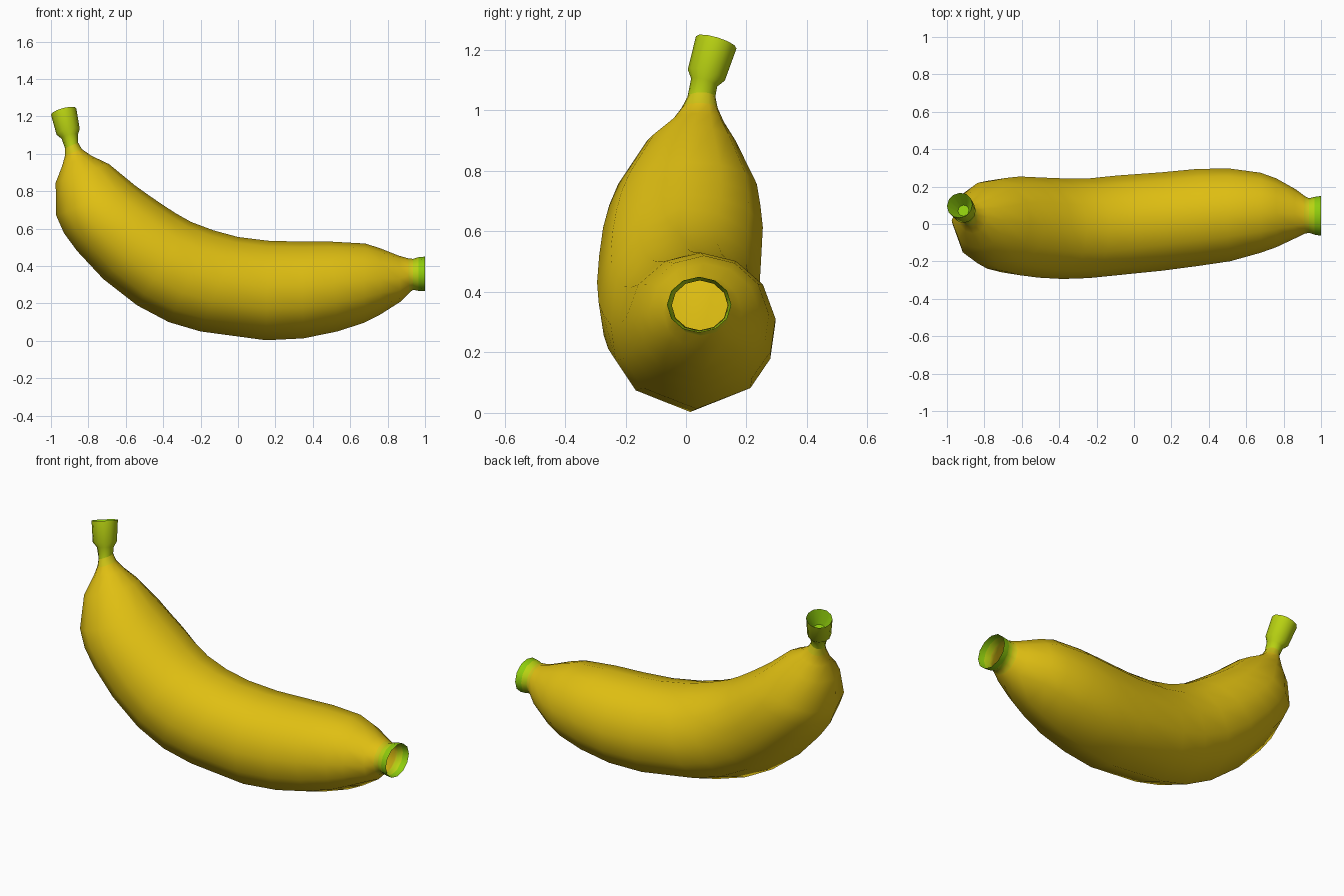
import bpy, bmesh, math
from mathutils import Vector

if "Cube" in bpy.data.objects:
    bpy.data.objects.remove(bpy.data.objects["Cube"])


def material(name, rgb):
    m = bpy.data.materials.new(name)
    m.diffuse_color = (*rgb, 1)
    m.use_nodes = True
    m.node_tree.nodes["Principled BSDF"].inputs["Base Color"].default_value = m.diffuse_color
    return m


YELLOW = material("banana_yellow", (0.74, 0.52, 0.006))
GOLD = material("greenish_gold", (0.62, 0.55, 0.008))
CHARTREUSE = material("chartreuse", (0.48, 0.64, 0.006))
LIME = material("lime_green", (0.27, 0.60, 0.004))
MATS = [YELLOW, GOLD, CHARTREUSE, LIME]

# angles round a section, measured from the outer (lower) ridge
ROUND = [30 * i for i in range(12)]
BODY = [0, 43, 69, 95, 124, 152, 180, 208, 236, 265, 291, 317]


def section(centre, u, v):
    angles = BODY if v.length > 0.13 else ROUND
    return [centre - u * math.cos(math.radians(a)) + v * math.sin(math.radians(a))
            for a in angles]


def body_ring(tx, tz, bx, bz, y0, y1):
    """Section between an inner-curve point, an outer-curve point and two sides."""
    top, bot = Vector((tx, 0, tz)), Vector((bx, 0, bz))
    c = (top + bot) / 2 + Vector((0, (y0 + y1) / 2, 0))
    return section(c, (top - bot) / 2, Vector((0, (y1 - y0) / 2, 0)))


def stem_ring(x, y, z, r):
    """Round section square to the tilted stem."""
    axis = Vector((-0.03, 0.035, 0.115)).normalized()
    u = Vector((1, 0, 0))
    u = (u - axis * u.dot(axis)).normalized()
    return section(Vector((x, y, z)), u * r, axis.cross(u) * r)


def loft(name, rings, bands, close_start=False):
    bm = bmesh.new()
    vs = [[bm.verts.new(p) for p in ring] for ring in rings]
    n = len(vs[0])
    for a, b, mat in zip(vs, vs[1:], bands):
        for i in range(n):
            j = (i + 1) % n
            bm.faces.new((a[i], a[j], b[j], b[i])).material_index = mat
    if close_start:
        bm.faces.new(list(reversed(vs[0]))).material_index = bands[0]
    me = bpy.data.meshes.new(name)
    bm.to_mesh(me)
    bm.free()
    for m in MATS:
        me.materials.append(m)
    ob = bpy.data.objects.new(name, me)
    bpy.context.collection.objects.link(ob)
    bpy.ops.object.select_all(action='DESELECT')
    ob.select_set(True)
    bpy.context.view_layer.objects.active = ob
    bpy.ops.object.shade_smooth_by_angle(angle=math.radians(60))
    return ob


# stem cap: hollow cut end, tilted sleeve and narrow neck
neck = body_ring(-0.855, 1.06, -0.925, 1.03, 0.005, 0.097)
stem = [stem_ring(-0.912, 0.072, 1.15, 0.03),
        stem_ring(-0.932, 0.10, 1.225, 0.070),
        stem_ring(-0.908, 0.067, 1.117, 0.064),
        stem_ring(-0.900, 0.060, 1.092, 0.045),
        neck]
loft("stem_cap", stem, [3, 2, 2, 2], close_start=True)

# peel: inner-curve x z, outer-curve x z, left and right y
sections = [
    (-0.835, 1.025, -0.925, 0.99, -0.015, 0.105),
    (-0.785, 0.99, -0.94, 0.935, -0.05, 0.125),
    (-0.69, 0.945, -0.975, 0.845, -0.13, 0.165),
    (-0.55, 0.83, -0.972, 0.67, -0.225, 0.235),
    (-0.48, 0.78, -0.93, 0.575, -0.255, 0.247),
    (-0.40, 0.725, -0.86, 0.48, -0.275, 0.255),
    (-0.33, 0.68, -0.72, 0.33, -0.288, 0.25),
    (-0.25, 0.635, -0.54, 0.19, -0.295, 0.245),
    (-0.13, 0.59, -0.37, 0.10, -0.29, 0.245),
    (0.0, 0.555, -0.20, 0.05, -0.275, 0.26),
    (0.16, 0.535, 0.15, 0.003, -0.25, 0.278),
    (0.34, 0.53, 0.35, 0.013, -0.225, 0.296),
    (0.50, 0.53, 0.53, 0.05, -0.20, 0.297),
    (0.68, 0.52, 0.67, 0.095, -0.155, 0.275),
    (0.76, 0.495, 0.76, 0.14, -0.125, 0.245),
    (0.86, 0.455, 0.87, 0.21, -0.075, 0.185),
    (0.91, 0.441, 0.915, 0.255, -0.052, 0.15),
    (0.935, 0.438, 0.935, 0.273, -0.047, 0.138),
    (0.965, 0.447, 0.965, 0.267, -0.057, 0.145),
    (1.0, 0.45, 1.0, 0.265, -0.063, 0.15),
]
rings = [neck] + [body_ring(*s) for s in sections]
# yellow body, greenish next to both ends, open green tip
bands = [1] + [0] * (len(rings) - 5) + [1, 2, 3]
loft("banana_peel", rings, bands)
